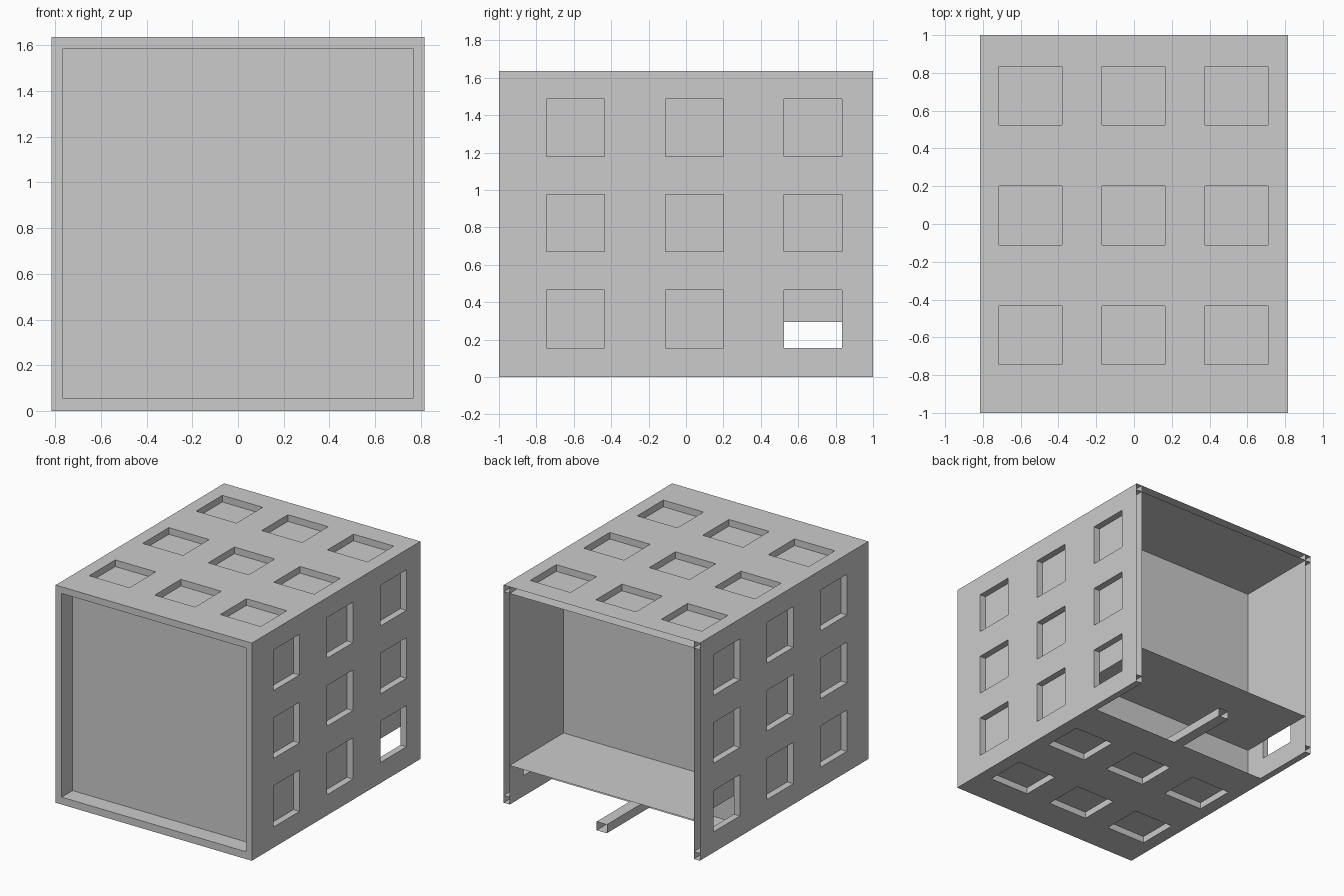
import bpy, bmesh
from mathutils import Vector

if "Cube" in bpy.data.objects:
    bpy.data.objects.remove(bpy.data.objects["Cube"])

# Main dimensions: outer skin, inner skin, cavity and underside cut-out
XO, XI = 0.815, 0.765
ZT, ZTI, ZBI = 1.635, 1.585, 0.055
FLOOR, PART, CUT, FRONT = 0.293, 0.36, 0.50, -0.87

# Pocket rows along each axis
PX = [(-0.715, -0.38), (-0.17, 0.165), (0.375, 0.71)]
PY = [(-0.745, -0.435), (-0.11, 0.2), (0.525, 0.835)]
PZ = [(0.155, 0.465), (0.67, 0.975), (1.18, 1.485)]


def inside(v, spans):
    return any(a < v < b for a, b in spans)


def cuts(lo, hi, spans, extra=()):
    vals = {lo, hi, *extra, *(v for s in spans for v in s)}
    return sorted(v for v in vals if lo <= v <= hi)


def finish(bm, name):
    bmesh.ops.remove_doubles(bm, verts=bm.verts, dist=1e-4)
    mesh = bpy.data.meshes.new(name)
    bm.to_mesh(mesh)
    bm.free()
    ob = bpy.data.objects.new(name, mesh)
    bpy.context.collection.objects.link(ob)
    return ob


def sheet(name, place, us, vs, out, hole=None, skip=None, depth=0.05):
    """Flat sheet on a grid of cuts; holes get inward walls, skipped cells stay empty."""
    bm = bmesh.new()
    out = Vector(out)

    def face(pts, facing):
        f = bm.faces.new([bm.verts.new(p) for p in pts])
        f.normal_update()
        if f.normal.dot(facing) < 0:
            f.normal_flip()

    for u0, u1 in zip(us, us[1:]):
        for v0, v1 in zip(vs, vs[1:]):
            u, v = (u0 + u1) / 2, (v0 + v1) / 2
            if skip and skip(u, v):
                continue
            ring = [Vector(place(*p)) for p in ((u0, v0), (u1, v0), (u1, v1), (u0, v1))]
            if hole and hole(u, v):
                mid = sum(ring, Vector()) / 4
                for a, b in zip(ring, ring[1:] + ring[:1]):
                    face([a, b, b - out * depth, a - out * depth], mid - (a + b) / 2)
            else:
                face(ring, out)
    return finish(bm, name)


# Side walls: pocketed outer skin, inner skin with the lower rear window left open
for s, side in ((1, "right"), (-1, "left")):
    sheet(side + "_outer_skin", lambda y, z: (s * XO, y, z),
          cuts(-1, 1, PY), cuts(0, ZT, PZ), (s, 0, 0),
          hole=lambda y, z: inside(y, PY) and inside(z, PZ))
    sheet(side + "_inner_skin", lambda y, z: (s * XI, y, z),
          cuts(-1, 1, PY), cuts(ZBI, ZTI, PZ, [FLOOR]), (-s, 0, 0),
          skip=lambda y, z: inside(y, PY[2:]) and PZ[0][0] < z < FLOOR)
    # Small ledges between the two skins
    for n, z in (("top", ZTI), ("bottom", ZBI)):
        sheet(f"{side}_{n}_ledge", lambda x, y: (s * x, y, z), [XI, XO], [-1, 1], (0, 0, 1))
    sheet(side + "_top_rib", lambda y, z: (s * XI, y, z), [-1, 1], [ZTI, ZT], (s, 0, 0))
    sheet(side + "_bottom_rib", lambda y, z: (s * XI, y, z), [-1, 1], [0, ZBI], (s, 0, 0))

# Roof
sheet("roof_outer_skin", lambda x, y: (x, y, ZT), cuts(-XO, XO, PX), cuts(-1, 1, PY),
      (0, 0, 1), hole=lambda x, y: inside(x, PX) and inside(y, PY))
sheet("roof_inner_skin", lambda x, y: (x, y, ZTI), [-XI, XI], [-1, 1], (0, 0, -1))

# Underside: two pocket rows, rear part cut away except the edge rails
sheet("base_outer_skin", lambda x, y: (x, y, 0), cuts(-XO, XO, PX, [-XI, XI]),
      cuts(-1, 1, PY[:2], [CUT]), (0, 0, -1),
      hole=lambda x, y: inside(x, PX) and inside(y, PY[:2]),
      skip=lambda x, y: y > CUT and abs(x) < XI)
sheet("base_inner_skin", lambda x, y: (x, y, ZBI), [-XI, XI], [-1, PART], (0, 0, 1))

# Front: rim and recessed panel
sheet("front_rim", lambda x, z: (x, -1, z), [-XO, -XI, XI, XO], [0, ZBI, ZTI, ZT],
      (0, -1, 0), skip=lambda x, z: abs(x) < XI and ZBI < z < ZTI)
sheet("front_panel", lambda x, z: (x, FRONT, z), [-XI, XI], [ZBI, ZTI], (0, -1, 0))

# Rear cavity: partition and floor
sheet("rear_partition", lambda x, z: (x, PART, z), [-XI, XI], [0, FLOOR, ZTI], (0, 1, 0))
sheet("cavity_floor", lambda x, y: (x, y, FLOOR), [-XI, XI], [PART, 1], (0, 0, 1))

# Centre rail under the floor, open at the rear end
bm = bmesh.new()
bmesh.ops.create_cube(bm, size=1)
for v in bm.verts:
    v.co = (v.co.x * 0.085, 0.68 + v.co.y * 0.64, (v.co.z + 0.5) * 0.065)
bm.normal_update()
bmesh.ops.delete(bm, geom=[f for f in bm.faces if f.normal.y > 0.9], context='FACES_ONLY')
finish(bm, "centre_rail")
